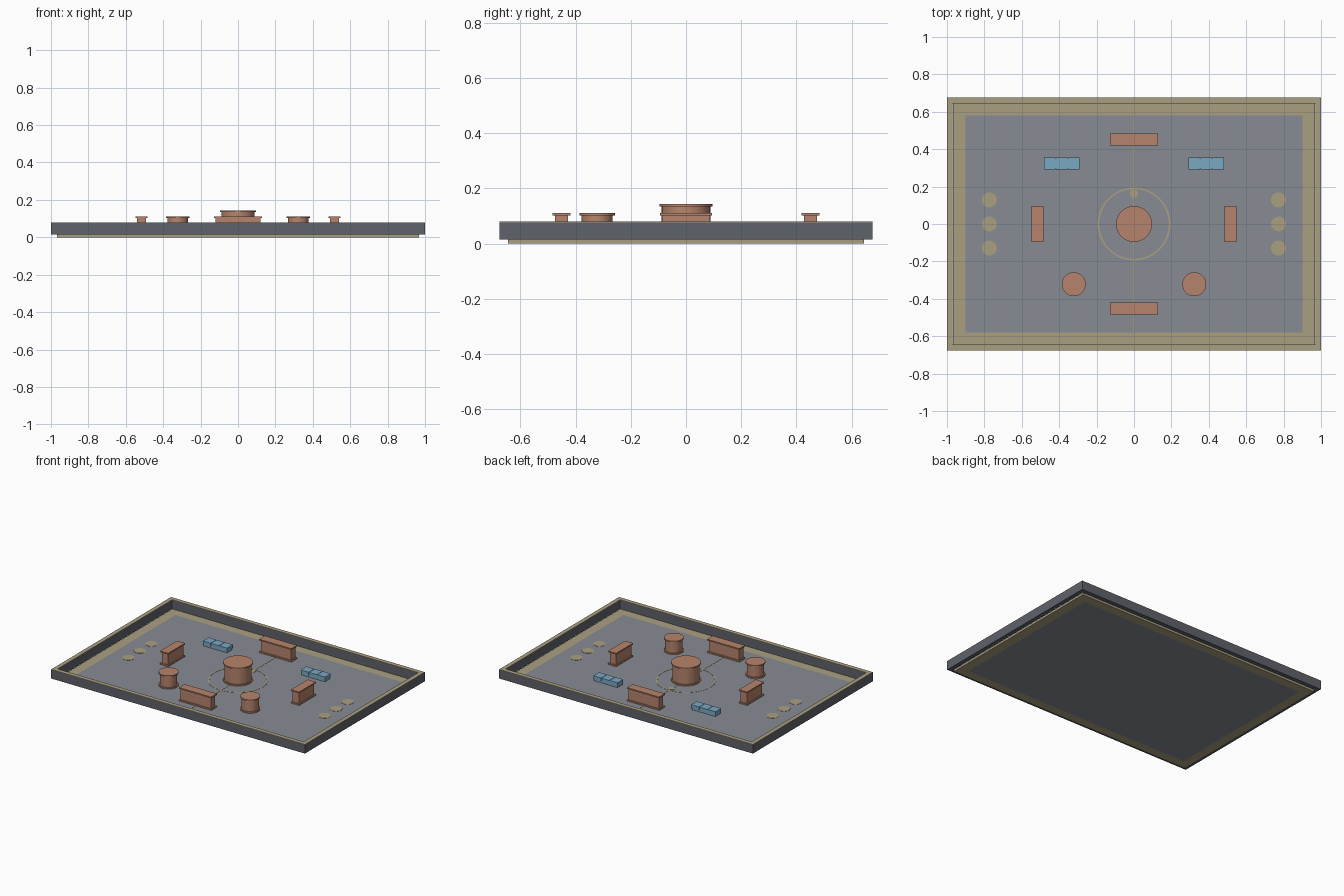
import bpy, bmesh, math
from mathutils import Vector

if "Cube" in bpy.data.objects:
    bpy.data.objects.remove(bpy.data.objects["Cube"])


def material(name, srgb):
    m = bpy.data.materials.new(name)
    lin = [((c / 255 + 0.055) / 1.055) ** 2.4 for c in srgb]
    m.diffuse_color = (*lin, 1)
    m.use_nodes = True
    m.node_tree.nodes["Principled BSDF"].inputs["Base Color"].default_value = m.diffuse_color
    return m


TAN = material("tan", (170, 160, 128))
FLOOR = material("floor grey", (135, 139, 147))
WALL = material("wall grey", (95, 98, 107))
CLAY = material("clay", (182, 132, 108))
BLUE = material("blue", (122, 168, 196))

FLOOR_Z = 0.015
WALL_TOP = 0.077


def finish(name, bm, *mats):
    me = bpy.data.meshes.new(name)
    bm.to_mesh(me)
    bm.free()
    ob = bpy.data.objects.new(name, me)
    bpy.context.collection.objects.link(ob)
    for m in mats:
        me.materials.append(m)
    return ob


def add_box(bm, cx, cy, hx, hy, z0, z1):
    vs = bmesh.ops.create_cube(bm, size=1)["verts"]
    for v in vs:
        v.co = Vector((cx + v.co.x * 2 * hx, cy + v.co.y * 2 * hy,
                       (z0 + z1) / 2 + v.co.z * (z1 - z0)))


def add_cyl(bm, cx, cy, r, z0, z1, sides=40):
    vs = bmesh.ops.create_cone(bm, cap_ends=True, segments=sides, radius1=r,
                               radius2=r, depth=z1 - z0)["verts"]
    bmesh.ops.translate(bm, verts=vs, vec=(cx, cy, (z0 + z1) / 2))


def box(name, mat, *args):
    bm = bmesh.new()
    add_box(bm, *args)
    return finish(name, bm, mat)


def smooth(ob):
    bpy.ops.object.select_all(action="DESELECT")
    ob.select_set(True)
    bpy.context.view_layer.objects.active = ob
    bpy.ops.object.shade_smooth_by_angle(angle=math.radians(35))


def layers(top):
    # base plinth, shaft and overhanging cap: (z0, z1, inset)
    return ((FLOOR_Z, FLOOR_Z + 0.009, 0), (FLOOR_Z + 0.009, top - 0.009, 0.008),
            (top - 0.009, top, 0))


def block(name, cx, cy, hx, hy, top=0.111):
    bm = bmesh.new()
    for z0, z1, d in layers(top):
        add_box(bm, cx, cy, hx - d, hy - d, z0, z1)
    return finish(name, bm, CLAY)


def pillar(name, cx, cy, r, top=0.111):
    bm = bmesh.new()
    for z0, z1, d in layers(top):
        add_cyl(bm, cx, cy, r - d, z0, z1)
    smooth(finish(name, bm, CLAY))


# Floor slab: tan border with a grey field on both faces
bm = bmesh.new()
add_box(bm, 0, 0, 0.969, 0.645, 0, FLOOR_Z)
for co, no in (((0.9, 0, 0), (1, 0, 0)), ((-0.9, 0, 0), (1, 0, 0)),
               ((0, 0.58, 0), (0, 1, 0)), ((0, -0.58, 0), (0, 1, 0))):
    bmesh.ops.bisect_plane(bm, geom=bm.verts[:] + bm.edges[:] + bm.faces[:],
                           plane_co=co, plane_no=no)
bm.normal_update()
for f in bm.faces:
    c = f.calc_center_median()
    if abs(f.normal.z) > 0.5 and abs(c.x) < 0.9 and abs(c.y) < 0.58:
        f.material_index = 1
finish("floor", bm, TAN, FLOOR)

# Perimeter walls with thin tan rails on top
for s, side in ((-1, "front"), (1, "back")):
    box(side + "_wall", WALL, 0, s * 0.66, 1, 0.015, FLOOR_Z, WALL_TOP)
    box(side + "_rail", TAN, 0, s * 0.66, 1, 0.015, WALL_TOP, WALL_TOP + 0.003)
for s, side in ((-1, "left"), (1, "right")):
    box(side + "_wall", WALL, s * 0.985, 0, 0.015, 0.645, FLOOR_Z, WALL_TOP)
    box(side + "_rail", TAN, s * 0.985, 0, 0.015, 0.645, WALL_TOP, WALL_TOP + 0.003)

# Floor markings: centre line, ring, centre spot and side spots
MARK = FLOOR_Z + 0.0015
box("centre_line", TAN, 0, 0, 0.004, 0.58, FLOOR_Z, MARK)

bm = bmesh.new()
N = 64
rings = []
for r, z in ((0.186, FLOOR_Z), (0.186, MARK), (0.195, MARK), (0.195, FLOOR_Z)):
    rings.append([bm.verts.new((r * math.cos(i * math.tau / N),
                                r * math.sin(i * math.tau / N), z)) for i in range(N)])
for k in range(4):
    a, b = rings[k], rings[(k + 1) % 4]
    for i in range(N):
        j = (i + 1) % N
        bm.faces.new((a[i], a[j], b[j], b[i]))
bmesh.ops.recalc_face_normals(bm, faces=bm.faces[:])
finish("centre_ring", bm, TAN)

bm = bmesh.new()
add_cyl(bm, 0, 0.162, 0.022, FLOOR_Z, MARK + 0.0005, 24)
for s in (-1, 1):
    for y in (-0.129, 0, 0.129):
        add_cyl(bm, s * 0.773, y, 0.04, FLOOR_Z, MARK, 32)
finish("floor_spots", bm, TAN)

# Clay cover blocks and pillars
pillar("centre_pillar", 0, 0, 0.096, 0.144)
for s, side in ((-1, "left"), (1, "right")):
    block(side + "_block", s * 0.516, 0, 0.032, 0.095)
    pillar(side + "_pillar", s * 0.322, -0.322, 0.064)
for s, side in ((-1, "front"), (1, "back")):
    block(side + "_block", 0, s * 0.451, 0.127, 0.032)

# Low blue barriers: narrow foot with three pads on top
for s, side in ((-1, "left"), (1, "right")):
    bm = bmesh.new()
    cx, cy = s * 0.386, 0.324
    add_box(bm, cx, cy, 0.092, 0.027, FLOOR_Z, 0.044)
    for k in (-1, 0, 1):
        add_box(bm, cx + k * 0.0647, cy, 0.031, 0.032, 0.03, 0.052)
    finish(side + "_barrier", bm, BLUE)
